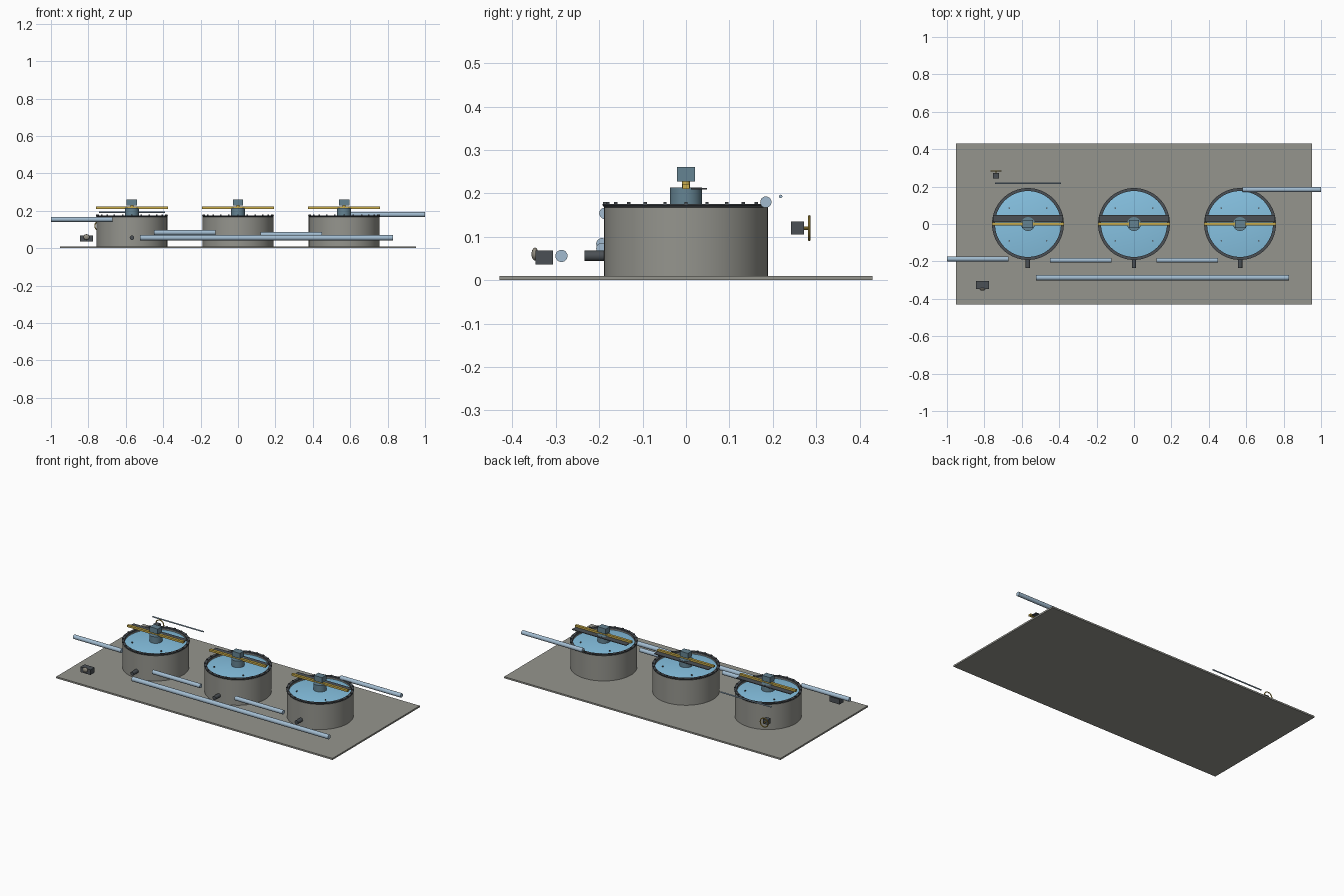
import bpy, math
from mathutils import Vector

if "Cube" in bpy.data.objects:
    bpy.data.objects.remove(bpy.data.objects["Cube"])


def mat(name, r, g, b):
    m = bpy.data.materials.new(name)
    m.diffuse_color = (r, g, b, 1)
    m.use_nodes = True
    m.node_tree.nodes["Principled BSDF"].inputs["Base Color"].default_value = m.diffuse_color
    return m


CONCRETE = mat("concrete", 0.30, 0.30, 0.27)
WATER = mat("water_blue", 0.24, 0.54, 0.76)
PIPE = mat("pipe_blue", 0.36, 0.50, 0.63)
MOTOR = mat("motor_blue_grey", 0.13, 0.23, 0.29)
DARK = mat("dark_steel", 0.07, 0.08, 0.09)
YELLOW = mat("safety_yellow", 0.60, 0.42, 0.07)
BEIGE = mat("beige_grey", 0.30, 0.28, 0.23)


def finish(name, material, smooth=False):
    o = bpy.context.object
    o.name = name
    o.data.materials.append(material)
    if smooth:
        bpy.ops.object.shade_smooth_by_angle(angle=math.radians(35))
    return o


def box(name, material, x0, x1, y0, y1, z0, z1):
    bpy.ops.mesh.primitive_cube_add(size=1, location=((x0 + x1) / 2, (y0 + y1) / 2, (z0 + z1) / 2))
    o = bpy.context.object
    o.scale = (x1 - x0, y1 - y0, z1 - z0)
    bpy.ops.object.transform_apply(location=False, rotation=False, scale=True)
    return finish(name, material)


def rod(name, material, a, b, r, sides=24):
    a, b = Vector(a), Vector(b)
    d = b - a
    bpy.ops.mesh.primitive_cylinder_add(vertices=sides, radius=r, depth=d.length, location=(a + b) / 2,
                                        rotation=d.to_track_quat('Z', 'Y').to_euler())
    return finish(name, material, True)


def lathe(name, material, profile, x, closed=False, n=64):
    """Spin an (r, z) profile about the vertical axis at x."""
    k = len(profile)
    verts = [(r * math.cos(2 * math.pi * i / n), r * math.sin(2 * math.pi * i / n), z)
             for i in range(n) for r, z in profile]
    faces = [(i * k + j, (i + 1) % n * k + j, (i + 1) % n * k + (j + 1) % k, i * k + (j + 1) % k)
             for i in range(n) for j in range(k if closed else k - 1)]
    if not closed:  # cap the last ring
        faces.append([i * k + k - 1 for i in range(n)])
    me = bpy.data.meshes.new(name)
    me.from_pydata(verts, [], faces)
    o = bpy.data.objects.new(name, me)
    o.location.x = x
    bpy.context.collection.objects.link(o)
    bpy.ops.object.select_all(action='DESELECT')
    o.select_set(True)
    bpy.context.view_layer.objects.active = o
    return finish(name, material, True)


# Ground slab
box("slab", CONCRETE, -0.953, 0.953, -0.43, 0.43, 0, 0.01)

# Three identical tanks
for x in (-0.567, 0, 0.567):
    # hollow concrete wall
    lathe("tank_wall", CONCRETE, [(0.176, 0.01), (0.189, 0.01), (0.189, 0.167), (0.176, 0.167)], x, True)
    # gently domed water surface
    lathe("water", WATER, [(0.178 * math.cos(a), 0.161 + 0.013 * math.sin(a) ** 2)
                           for a in [math.radians(d) for d in range(0, 89, 8)]], x)
    # dark rim with evenly spaced teeth
    lathe("rim", DARK, [(0.176, 0.166), (0.187, 0.166), (0.192, 0.172), (0.192, 0.176), (0.176, 0.176)], x, True)
    for i in range(24):
        a = 2 * math.pi * i / 24
        cx, cy = x + 0.187 * math.cos(a), 0.187 * math.sin(a)
        box("rim_tooth", DARK, cx - 0.004, cx + 0.004, cy - 0.004, cy + 0.004, 0.175, 0.18)
    # small studs standing in the water
    for sx in (-0.1, 0.1):
        for sy in (-0.09, 0.085):
            rod("water_stud", DARK, (x + sx, sy, 0.16), (x + sx, sy, 0.173), 0.004, 8)
    # central drive, walkway plate and yellow beam
    rod("drive_hub", MOTOR, (x, 0, 0.165), (x, 0, 0.214), 0.037, 32)
    box("walkway", DARK, x - 0.187, x + 0.187, 0.012, 0.048, 0.209, 0.213)
    box("beam", YELLOW, x - 0.193, x + 0.193, -0.008, 0.008, 0.21, 0.222)
    rod("drive_shaft", YELLOW, (x, 0, 0.21), (x, 0, 0.23), 0.009, 16)
    box("motor", MOTOR, x - 0.028, x + 0.028, -0.021, 0.021, 0.228, 0.261)
    # outlet stub
    rod("outlet", DARK, (x, -0.234, 0.056), (x, -0.18, 0.056), 0.012, 20)

# Pipes: x start, x end, y, z, radius
for name, x0, x1, y, z, r in (
        ("inlet_pipe", -1.0, -0.67, -0.187, 0.154, 0.013),
        ("link_pipe_left", -0.45, -0.12, -0.194, 0.084, 0.013),
        ("link_pipe_right", 0.12, 0.45, -0.194, 0.073, 0.013),
        ("collector_pipe", -0.525, 0.83, -0.287, 0.056, 0.014),
        ("outlet_pipe", 0.58, 1.0, 0.184, 0.18, 0.013),
        ("thin_line", -0.742, -0.39, 0.218, 0.193, 0.004)):
    rod(name, PIPE, (x0, y, z), (x1, y, z), r)

# Pump box with a rounded end cap
box("pump_box", DARK, -0.845, -0.775, -0.347, -0.306, 0.036, 0.068)
bpy.ops.mesh.primitive_uv_sphere_add(segments=20, ring_count=10, radius=1, location=(-0.81, -0.348, 0.06))
bpy.context.object.scale = (0.016, 0.008, 0.015)
finish("pump_cap", BEIGE, True)

# Valve with handwheel
box("valve_body", DARK, -0.754, -0.722, 0.242, 0.272, 0.105, 0.135)
bpy.ops.mesh.primitive_torus_add(major_segments=32, minor_segments=8, major_radius=0.027, minor_radius=0.003,
                                 location=(-0.738, 0.284, 0.12), rotation=(math.pi / 2, 0, 0))
finish("valve_wheel", YELLOW, True)
rod("valve_stem", YELLOW, (-0.738, 0.27, 0.12), (-0.738, 0.285, 0.12), 0.004, 10)
